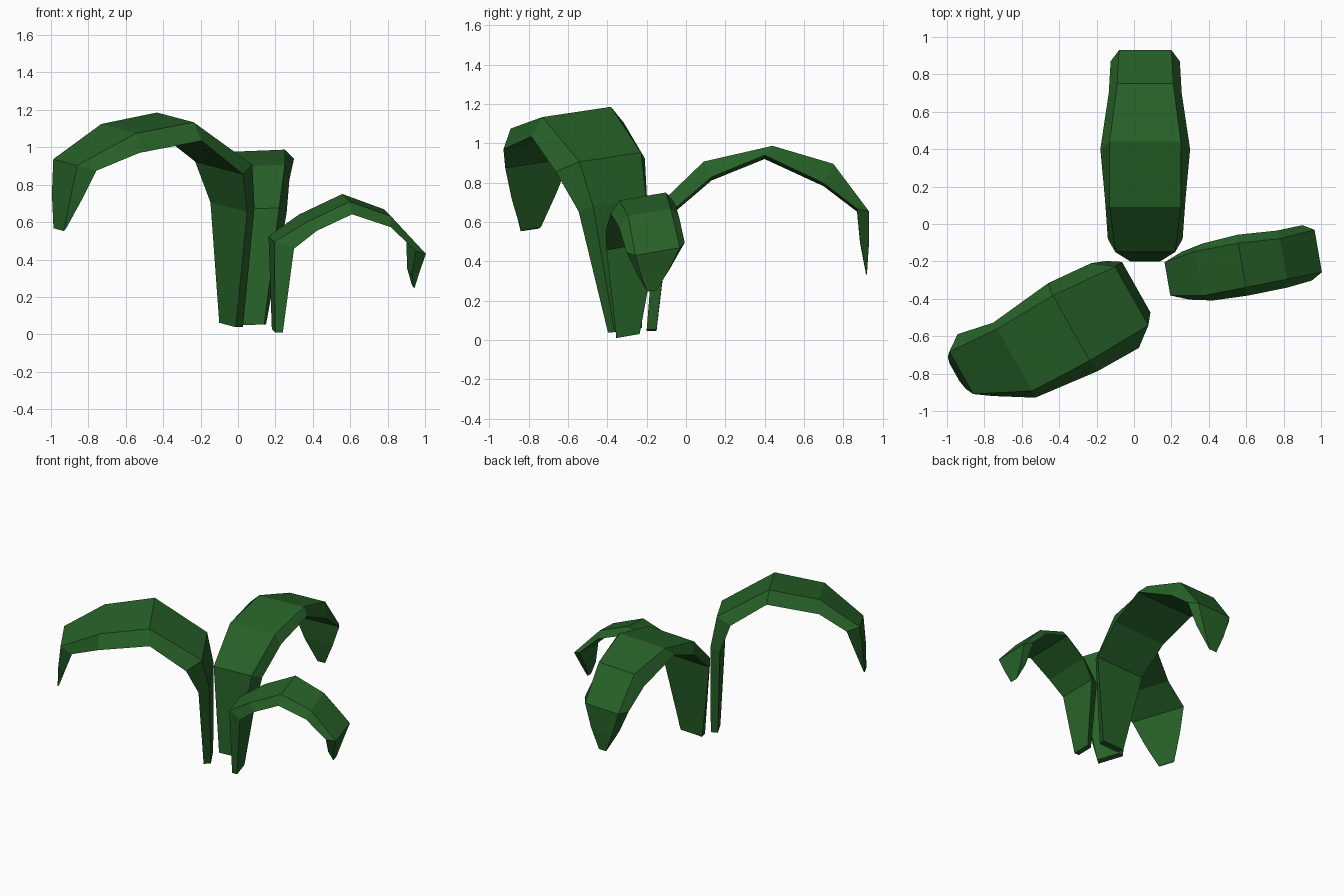
import bpy, bmesh
from math import radians
from mathutils import Matrix, Vector

cube = bpy.data.objects.get("Cube")
if cube:
    bpy.data.objects.remove(cube, do_unlink=True)

# Single leaf colour
green = bpy.data.materials.new("dark_leaf_green")
green.use_nodes = True
leaf_colour = (0.02, 0.12, 0.021, 1)
green.diffuse_color = leaf_colour
shader = green.node_tree.nodes["Principled BSDF"]
shader.inputs["Base Color"].default_value = leaf_colour
shader.inputs["Roughness"].default_value = 0.9


def make_leaf(name, origin, heading, roll, stations):
    """Loft an arched leaf with a flat crest and drooping side edges.
    Each station: sideways shift, crest (reach, height, half width),
    edge (reach, height, half width)."""
    bm = bmesh.new()
    turn = Matrix.Rotation(radians(heading), 3, "Z")
    base = Vector((origin[0], origin[1], 0))
    rings = []
    for shift, crest, edge in stations:
        ring = []
        for (reach, height, half), side in ((edge, -1), (crest, -1), (crest, 1), (edge, 1)):
            point = Vector((reach, shift + side * half, height + roll * side * half))
            ring.append(bm.verts.new(base + turn @ point))
        rings.append(ring)
    # Skin between neighbouring cross-sections, then close both ends
    for lower, upper in zip(rings, rings[1:]):
        for i in range(4):
            j = (i + 1) % 4
            bm.faces.new((lower[i], lower[j], upper[j], upper[i]))
    bm.faces.new(rings[0][::-1])
    bm.faces.new(rings[-1])
    bmesh.ops.recalc_face_normals(bm, faces=bm.faces)
    mesh = bpy.data.meshes.new(name)
    bm.to_mesh(mesh)
    bm.free()
    mesh.materials.append(green)
    leaf = bpy.data.objects.new(name, mesh)
    bpy.context.collection.objects.link(leaf)
    return leaf


# Tall leaf arching backwards
make_leaf("back_leaf", (0.06, 0), 90, -0.04, [
    (0, (-.20, .05, .08), (-.15, .05, .09)),
    (0, (-.15, .67, .16), (-.08, .64, .2)),
    (0, (.09, .9, .19), (.13, .82, .215)),
    (0, (.44, .98, .19), (.4, .93, .24)),
    (0, (.75, .89, .15), (.7, .79, .195)),
    (0, (.93, .65, .14), (.87, .66, .185)),
    (0, (.93, .48, .09), (.885, .5, .12)),
    (0, (.92, .33, .03), (.915, .34, .035)),
])

# Widest leaf arching to the front right
make_leaf("right_leaf", (.013, -.36), 209.4, -0.13, [
    (-.07, (-.01, .05, .08), (.04, .05, .09)),
    (-.02, (-.01, .7, .155), (.06, .68, .2)),
    (.01, (.034, .93, .18), (.137, .89, .26)),
    (0, (.4, 1.16, .2), (.39, 1.07, .27)),
    (0, (.747, 1.1, .19), (.75, 1.0, .23)),
    (-.08, (1.03, .92, .13), (.945, .9, .19)),
    (-.09, (1.05, .74, .1), (1.0, .73, .13)),
    (-.1, (1.06, .56, .055), (1.05, .57, .06)),
])

# Small leaf arching to the left
make_leaf("left_leaf", (.2, -.3), 9.8, .17, [
    (0, (-.01, .02, .055), (.03, .02, .06)),
    (.01, (-.02, .51, .09), (.08, .48, .13)),
    (.01, (.15, .62, .12), (.2, .58, .155)),
    (.014, (.386, .73, .12), (.39, .67, .165)),
    (.01, (.61, .65, .11), (.6, .6, .155)),
    (.02, (.8, .45, .115), (.74, .47, .15)),
    (.01, (.77, .34, .07), (.73, .34, .08)),
    (0, (.75, .25, .025), (.745, .26, .03)),
])
